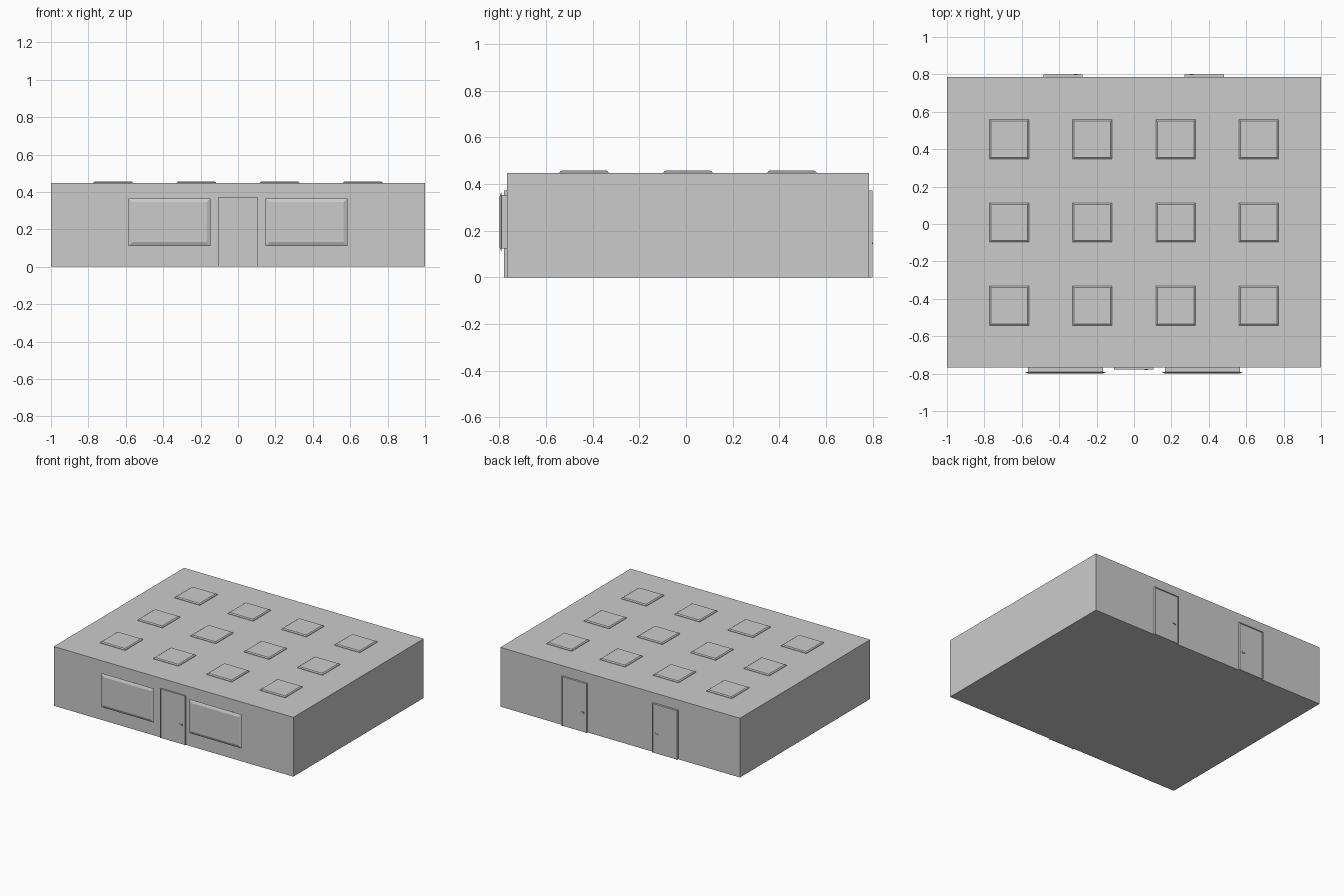
import bpy, bmesh

if "Cube" in bpy.data.objects:
    bpy.data.objects.remove(bpy.data.objects["Cube"])

FRONT, BACK, ROOF = -0.768, 0.785, 0.447


def loft(name, rings):
    """Closed solid through a list of four-cornered rings."""
    bm = bmesh.new()
    loops = [[bm.verts.new(p) for p in ring] for ring in rings]
    for a, b in zip(loops, loops[1:]):
        for i in range(4):
            j = (i + 1) % 4
            bm.faces.new((a[i], a[j], b[j], b[i]))
    bm.faces.new(loops[0][::-1])
    bm.faces.new(loops[-1])
    bmesh.ops.recalc_face_normals(bm, faces=bm.faces)
    mesh = bpy.data.meshes.new(name)
    bm.to_mesh(mesh)
    bm.free()
    ob = bpy.data.objects.new(name, mesh)
    bpy.context.collection.objects.link(ob)
    return ob


def flat(x0, x1, y0, y1, z):
    return [(x0, y0, z), (x1, y0, z), (x1, y1, z), (x0, y1, z)]


def upright(x0, x1, z0, z1, y):
    return [(x0, y, z0), (x1, y, z0), (x1, y, z1), (x0, y, z1)]


def box(name, x0, x1, y0, y1, z0, z1):
    return loft(name, [flat(x0, x1, y0, y1, z0), flat(x0, x1, y0, y1, z1)])


def door(name, cx, wall, out, depth, handle_side):
    """Panel set slightly back in a thin frame, with a lever handle."""
    h, w, t = 0.372, 0.105, 0.006
    face = wall + out * depth
    panel = face - out * 0.005
    inside = wall - out * 0.01
    ys = sorted((inside, face))
    box(name + "_panel", cx - w + t, cx + w - t, *sorted((inside, panel)), 0, h - t)
    for label, a in (("left", cx - w), ("right", cx + w - t)):
        box(f"{name}_jamb_{label}", a, a + t, *ys, 0, h)
    box(name + "_lintel", cx - w + t, cx + w - t, *ys, h - t, h)
    hx = cx + handle_side * 0.068
    hy = sorted((panel, face + out * 0.001))
    box(name + "_handle", hx - 0.01, hx + 0.01, *hy, 0.143, 0.149)
    ex = hx + handle_side * 0.008
    box(name + "_lock_plate", ex - 0.004, ex + 0.004, *sorted((panel, face)), 0.138, 0.152)


# Main building block
box("building", -1, 1, FRONT, BACK, 0, ROOF)

# Grid of tapered roof skylights
for i in range(4):
    for j in range(3):
        cx, cy = (i - 1.5) * 0.445, 0.0085 + (j - 1) * 0.445
        rings = []
        for r, z in ((0.105, ROOF - 0.01), (0.105, ROOF + 0.004), (0.097, ROOF + 0.01)):
            rings.append(flat(cx - r, cx + r, cy - r, cy + r, z))
        loft(f"skylight_{i}_{j}", rings)

# Two front windows: narrow body with a wider chamfered face
for side, label in ((-1, "left"), (1, "right")):
    cx, cz = side * 0.366, 0.238
    rings = []
    for w, h, y in ((0.2, 0.115, FRONT + 0.01), (0.2, 0.115, -0.791),
                    (0.219, 0.128, -0.791), (0.199, 0.107, -0.80)):
        rings.append(upright(cx - w, cx + w, cz - h, cz + h, y))
    loft("window_" + label, rings)

# Doors: one at the front, two at the back
door("front_door", -0.002, FRONT, -1, 0.011, 1)
door("back_door_left", -0.38, BACK, 1, 0.015, 1)
door("back_door_right", 0.376, BACK, 1, 0.015, -1)
